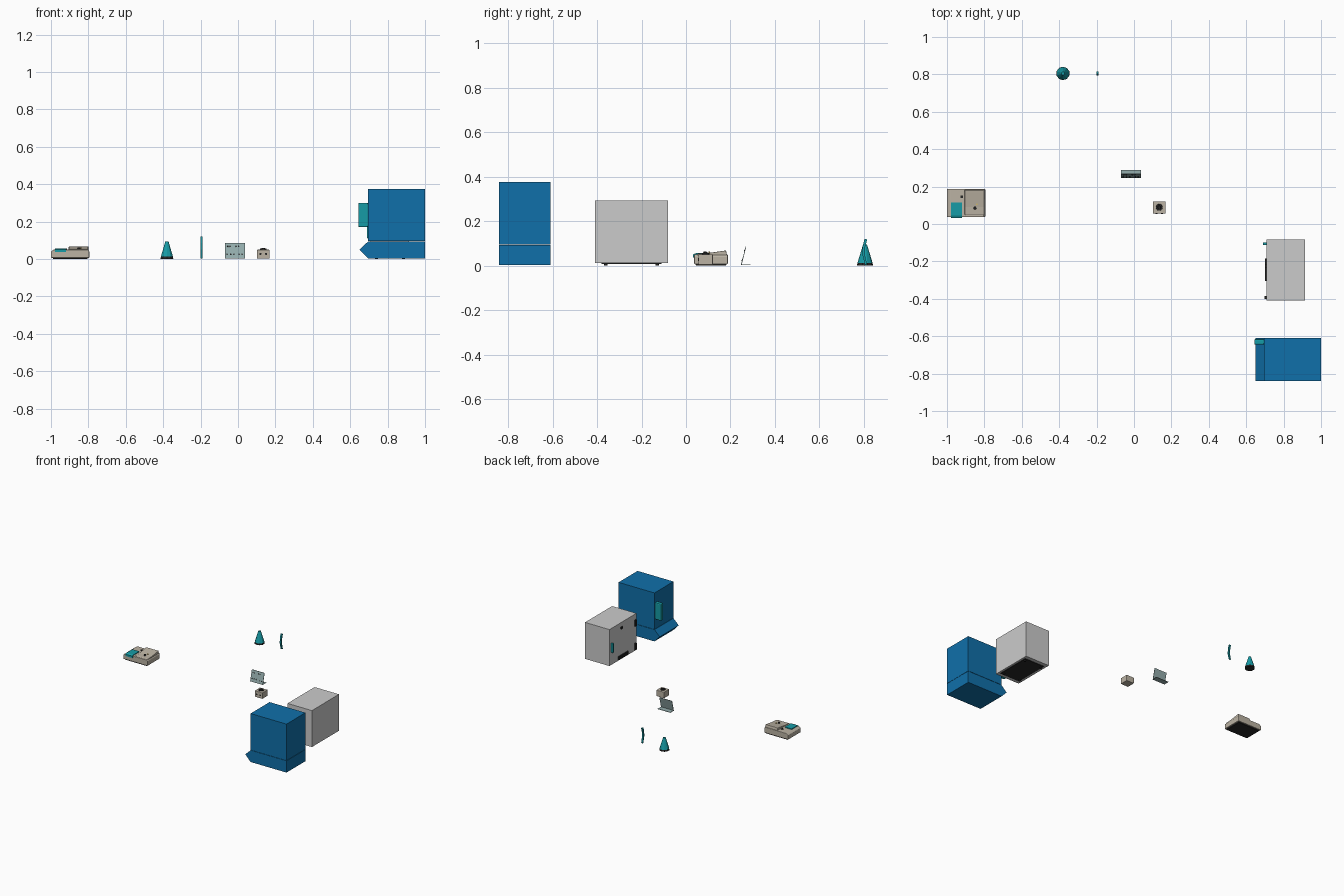
import bpy, math
from mathutils import Vector


def mat(name, c):
    m = bpy.data.materials.new(name)
    m.diffuse_color = (*c, 1)
    return m


BLUE = mat("blue", (0.005, 0.16, 0.4))
TEAL = mat("teal", (0.008, 0.33, 0.38))
BEIGE = mat("beige", (0.5, 0.45, 0.37))
PLATE = mat("pale_teal", (0.3, 0.42, 0.42))
DARK = mat("dark", (0.02, 0.02, 0.02))
YELLOW = mat("yellow", (0.7, 0.5, 0.1))


def mesh(name, verts, faces, m=None, bevel=0):
    me = bpy.data.meshes.new(name)
    me.from_pydata(verts, [], faces)
    ob = bpy.data.objects.new(name, me)
    bpy.context.collection.objects.link(ob)
    if m:
        me.materials.append(m)
    if bevel:
        b = ob.modifiers.new("bevel", "BEVEL")
        b.width, b.segments = bevel, 2
    return ob


def prism(name, pts, axis, a, b, m=None, bevel=0):
    """Extrude a 2D profile along axis; profile uses the two other axes in order."""
    n = len(pts)
    area = sum(pts[i][0] * pts[(i + 1) % n][1] - pts[(i + 1) % n][0] * pts[i][1] for i in range(n))
    if (area > 0) == (axis == 1):  # keep the normals outward
        pts = pts[::-1]
    v = []
    for d in (a, b):
        for p in pts:
            q = list(p)
            q.insert(axis, d)
            v.append(q)
    f = [list(range(n))[::-1], list(range(n, 2 * n))]
    f += [[i, (i + 1) % n, n + (i + 1) % n, n + i] for i in range(n)]
    return mesh(name, v, f, m, bevel)


def box(name, x, y, z, m=None, bevel=0):
    return prism(name, [(x[0], y[0]), (x[1], y[0]), (x[1], y[1]), (x[0], y[1])], 2, z[0], z[1], m, bevel)


def cone(name, p, r1, r2, h, m=None, n=16, rot=(0, 0, 0)):
    bpy.ops.mesh.primitive_cone_add(vertices=n, radius1=r1, radius2=r2, depth=h, location=p, rotation=rot)
    ob = bpy.context.object
    ob.name = name
    if m:
        ob.data.materials.append(m)
    return ob


# Blue cabinet with pointed plinth and pull handle
box("blue_cabinet", (0.695, 1.0), (-0.84, -0.61), (0.095, 0.375), BLUE)
prism("blue_plinth", [(0.695, 0.003), (1.0, 0.003), (1.0, 0.093), (0.695, 0.093), (0.65, 0.05)],
      1, -0.84, -0.61, BLUE)
box("blue_cabinet_handle", (0.643, 0.696), (-0.645, -0.615), (0.17, 0.30), TEAL, 0.007)

# Grey cabinet with feet, handle, hinges and a slotted vent
box("grey_cabinet", (0.708, 0.915), (-0.41, -0.082), (0.012, 0.292))
box("bottom_panel", (0.73, 0.9), (-0.38, -0.11), (0.008, 0.0125), DARK)
box("grey_cabinet_handle", (0.69, 0.709), (-0.113, -0.098), (0.11, 0.18), TEAL, 0.003)
for y in (-0.36, -0.13):
    for x in (0.74, 0.885):
        cone("foot", (x, y, 0.006), 0.008, 0.008, 0.012, DARK)
for z in (0.02, 0.2):
    box("hinge", (0.698, 0.709), (-0.402, -0.386), (z, z + 0.05), DARK)
for i in range(4):
    z = 0.02 + i * 0.007
    box("vent_slat", (0.70, 0.709), (-0.305, -0.185), (z, z + 0.004), DARK)
box("lock", (0.70, 0.709), (-0.235, -0.215), (0.245, 0.26), DARK)

# Beige desk unit: chamfered body, raised sloping hood, dial and lid
prism("desk_unit_body", [(-1, 0.006), (-0.795, 0.006), (-0.795, 0.042), (-0.803, 0.05), (-0.985, 0.05),
                         (-1, 0.04)], 1, 0.037, 0.188, BEIGE, 0.003)
prism("desk_unit_hood", [(0.042, 0.045), (0.185, 0.045), (0.18, 0.068), (0.165, 0.066), (0.09, 0.055),
                         (0.05, 0.053)], 0, -0.905, -0.8, BEIGE, 0.003)
box("desk_unit_base", (-0.99, -0.805), (0.045, 0.18), (0, 0.007), DARK)
prism("teal_lid", [(0.032, 0.036), (0.115, 0.036), (0.115, 0.056), (0.045, 0.056), (0.032, 0.05)],
      0, -0.978, -0.92, TEAL)
cone("dial", (-0.85, 0.085, 0.058), 0.008, 0.007, 0.009, DARK)
cone("lamp", (-0.84, 0.105, 0.059), 0.004, 0.004, 0.007, YELLOW, 10)
box("switch", (-0.928, -0.915), (0.14, 0.152), (0.049, 0.055), DARK)

# Faceted cone on a dark base
cone("cone_base", (-0.38, 0.805, 0.006), 0.036, 0.034, 0.012, DARK, 10)
cone("cone_body", (-0.38, 0.805, 0.053), 0.034, 0.009, 0.082, TEAL, 10)

# Slim curved tool
prism("slim_tool", [(0.805, 0.003), (0.814, 0.003), (0.804, 0.05), (0.806, 0.085), (0.815, 0.118),
                    (0.803, 0.12), (0.794, 0.085), (0.793, 0.05)], 0, -0.201, -0.189, TEAL)

# Bent plate: leaning front with a lip at the foot
prism("bent_plate", [(0.29, 0.003), (0.29, 0.006), (0.251, 0.006), (0.271, 0.086), (0.268, 0.086),
                     (0.247, 0.003)], 0, -0.07, 0.037, PLATE)
tilt = math.radians(90) - math.atan2(0.021, 0.083)
for z, xs in ((0.068, (-0.055, -0.042, -0.01, 0.003)),
              (0.025, (-0.058, -0.04, -0.022, 0.006, 0.022))):
    for x in xs:
        cone("plate_stud", (x, 0.247 + 0.253 * (z - 0.003), z), 0.004, 0.004, 0.004, DARK, 8, (tilt, 0, 0))

# Small beige switch box with a knob on top
box("switch_box", (0.102, 0.168), (0.056, 0.121), (0.003, 0.05), BEIGE, 0.003)
cone("knob_ring", (0.135, 0.089, 0.0525), 0.018, 0.017, 0.006, DARK, 20)
cone("knob", (0.135, 0.089, 0.057), 0.01, 0.008, 0.006, DARK, 16)
for x in (0.12, 0.15):
    cone("socket", (x, 0.056, 0.027), 0.006, 0.006, 0.003, DARK, 12, (math.pi / 2, 0, 0))
